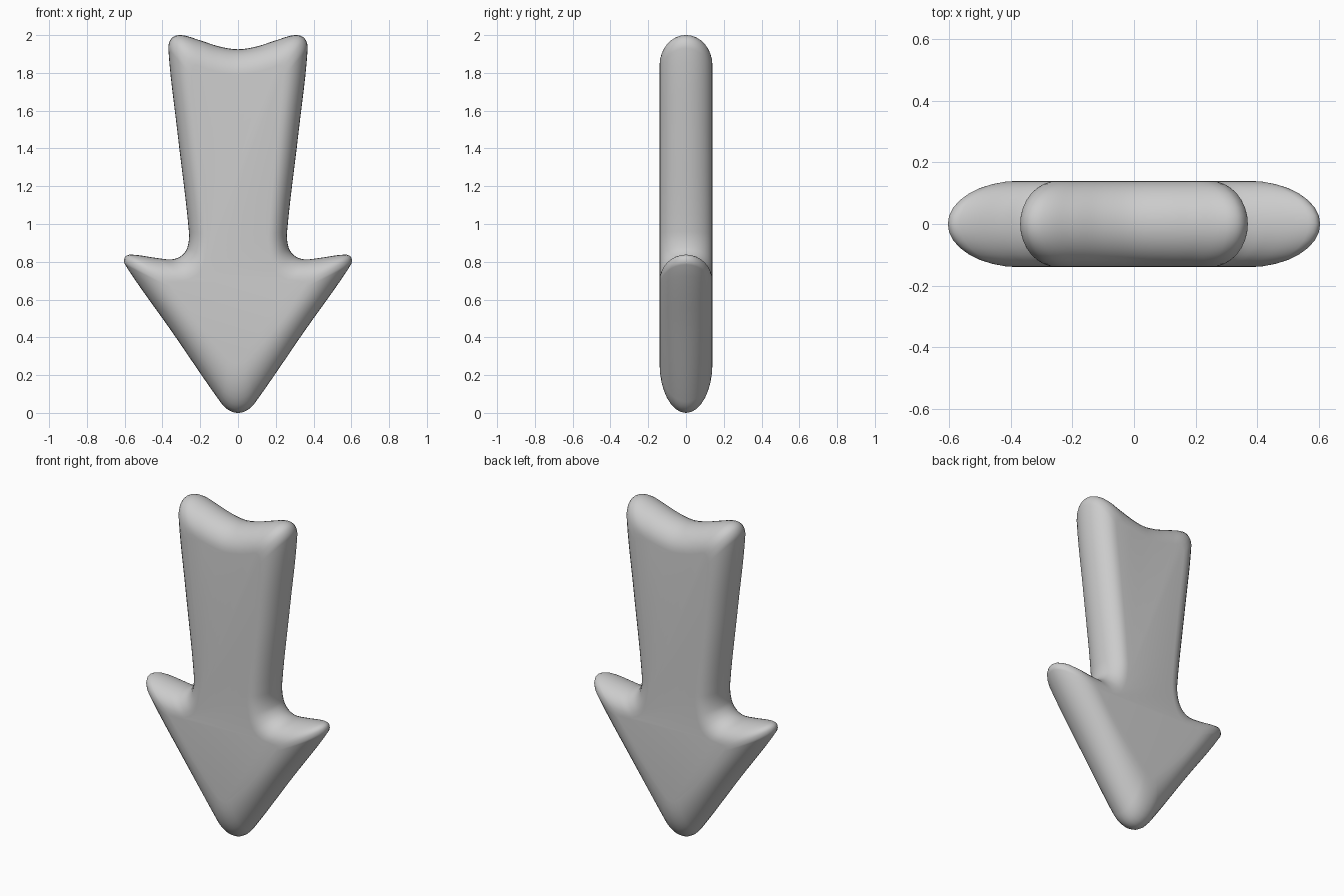
import bpy, bmesh, math
from mathutils import Vector

cube = bpy.data.objects.get("Cube")
if cube:
    bpy.data.objects.remove(cube)

HALF_DEPTH = 0.14
STEPS = 6      # samples per outline segment
RINGS = 8      # rounding steps from the middle to each flat face

# Half outline pairs, notch to tip: rim (x, z) and flat face border (x, z)
PAIRS = [
    (0, 1.925, 0, 1.79), (0.1, 1.94, 0.08, 1.80), (0.2, 1.972, 0.16, 1.82),
    (0.3, 2.0, 0.215, 1.84), (0.35, 1.985, 0.238, 1.83), (0.369, 1.93, 0.245, 1.78),
    (0.32, 1.48, 0.205, 1.42), (0.26, 0.96, 0.16, 0.95), (0.268, 0.875, 0.17, 0.83),
    (0.3, 0.832, 0.2, 0.75), (0.35, 0.813, 0.25, 0.71), (0.43, 0.82, 0.31, 0.70),
    (0.565, 0.838, 0.36, 0.695), (0.598, 0.825, 0.37, 0.685), (0.598, 0.785, 0.362, 0.665),
    (0.35, 0.43, 0.243, 0.50), (0.095, 0.06, 0.045, 0.28), (0.05, 0.015, 0.022, 0.265),
    (0, 0, 0, 0.26),
]


def smooth_path(points):
    """Hermite curve through the points, meeting the mirror line squarely."""
    flip = lambda p: Vector((-p.x, p.y))
    ext = [flip(points[1])] + points + [flip(points[-2])]
    out = []
    for i in range(1, len(ext) - 2):
        a, b = ext[i], ext[i + 1]
        size = (b - a).length
        ta = (b - ext[i - 1]).normalized() * size
        tb = (ext[i + 2] - a).normalized() * size
        for s in range(STEPS):
            t = s / STEPS
            h = t * t * (3 - 2 * t)
            out.append(a * (1 - h) + b * h + ta * t * (1 - t) ** 2 - tb * t * t * (1 - t))
    return out + [points[-1]]


def mirrored_loop(half):
    return half + [Vector((-p.x, p.y)) for p in reversed(half[1:-1])]


rim = mirrored_loop(smooth_path([Vector(p[:2]) for p in PAIRS]))
face = mirrored_loop(smooth_path([Vector(p[2:]) for p in PAIRS]))

# Stack rounded rings from the front face to the back face
bm = bmesh.new()
rings = []
for k in range(-RINGS, RINGS + 1):
    ang = math.pi / 2 * k / RINGS
    y = HALF_DEPTH * math.sin(ang)
    flat = [f.lerp(r, math.cos(ang)) for r, f in zip(rim, face)]
    rings.append([bm.verts.new((p.x, y, p.y)) for p in flat])
n = len(rim)
for lower, upper in zip(rings, rings[1:]):
    for i in range(n):
        j = (i + 1) % n
        bm.faces.new((lower[i], lower[j], upper[j], upper[i]))
bm.faces.new(rings[0])
bm.faces.new(rings[-1])
bmesh.ops.recalc_face_normals(bm, faces=bm.faces)

mesh = bpy.data.meshes.new("arrow_body")
bm.to_mesh(mesh)
bm.free()
arrow = bpy.data.objects.new("arrow_body", mesh)
bpy.context.collection.objects.link(arrow)

# Plain grey material
grey = bpy.data.materials.new("light_grey")
grey.use_nodes = True
colour = (0.6, 0.6, 0.6, 1)
grey.diffuse_color = colour
grey.node_tree.nodes["Principled BSDF"].inputs["Base Color"].default_value = colour
mesh.materials.append(grey)

# Smooth shading over the whole soft body
mesh.polygons.foreach_set("use_smooth", [True] * len(mesh.polygons))
mesh.update()
